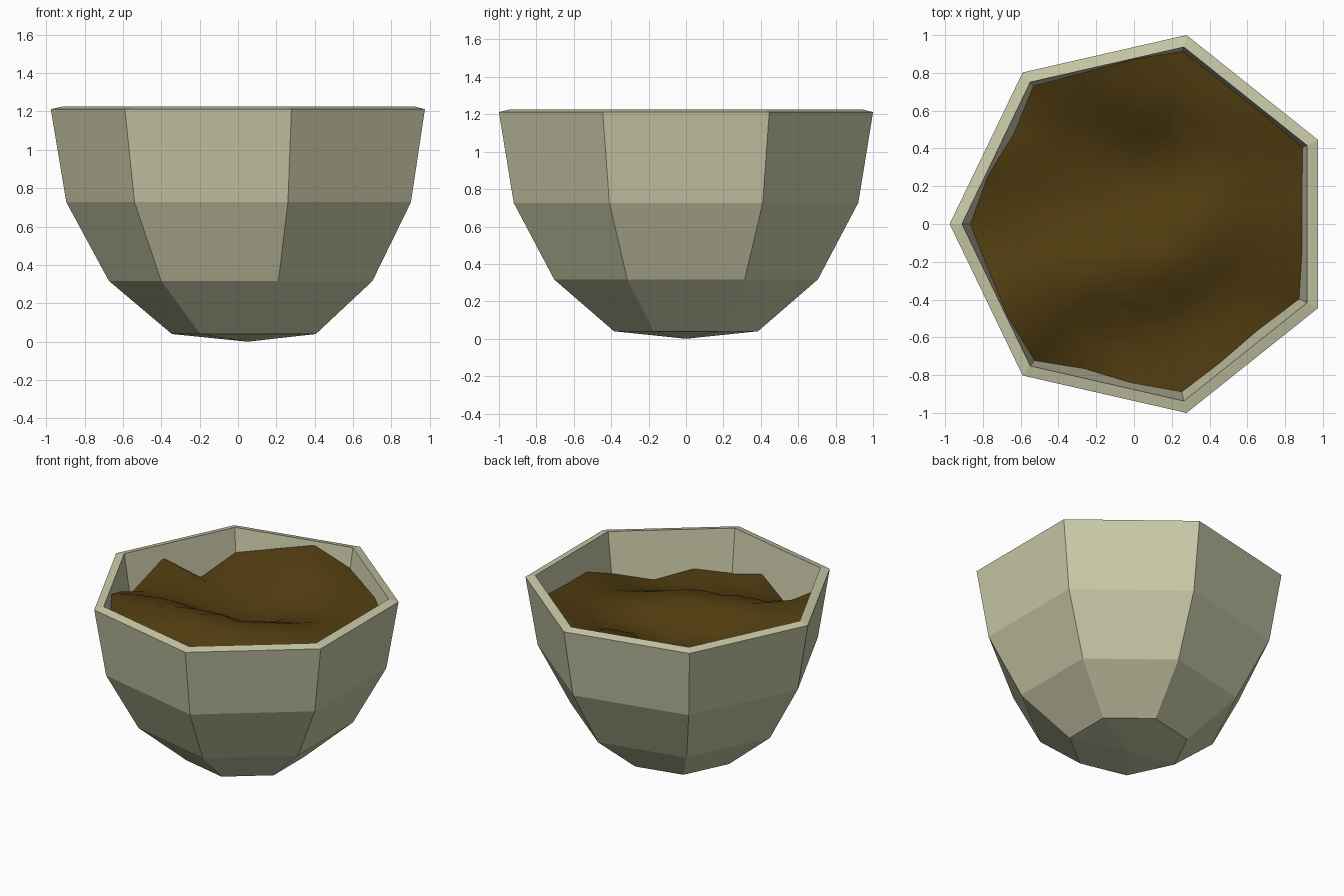
import bpy, bmesh
from math import cos, sin, pi, hypot
from mathutils import Vector

if "Cube" in bpy.data.objects:
    bpy.data.objects.remove(bpy.data.objects["Cube"])

SIDES, CX = 7, 0.05


def corner(i, r, z):
    # corner 0 points to -x, numbered clockwise seen from above
    a = pi - 2 * pi * (i % SIDES) / SIDES
    return Vector((CX + r * cos(a), r * sin(a), z))


def finish(name, bm, color):
    bmesh.ops.recalc_face_normals(bm, faces=bm.faces)
    mesh = bpy.data.meshes.new(name)
    bm.to_mesh(mesh)
    bm.free()
    obj = bpy.data.objects.new(name, mesh)
    bpy.context.collection.objects.link(obj)
    mat = bpy.data.materials.new(name + "_color")
    mat.diffuse_color = (*color, 1)
    mat.use_nodes = True
    mat.node_tree.nodes["Principled BSDF"].inputs["Base Color"].default_value = mat.diffuse_color
    mesh.materials.append(mat)
    return obj


def bridge(bm, a, b):
    n = len(a)
    for i in range(n):
        bm.faces.new((a[i], a[(i + 1) % n], b[(i + 1) % n], b[i]))


def fan(bm, ring, center):
    n = len(ring)
    for i in range(n):
        bm.faces.new((center, ring[i], ring[(i + 1) % n]))


# Bowl: outer profile up to the rim, then back down the inside
profile = [(0.395, 0.04), (0.723, 0.317), (0.945, 0.727), (1.026, 1.212),
           (0.961, 1.227), (0.885, 0.755), (0.67, 0.36), (0.37, 0.103)]
bm = bmesh.new()
rings = [[bm.verts.new(corner(i, r, z)) for i in range(SIDES)] for r, z in profile]
for a, b in zip(rings, rings[1:]):
    bridge(bm, a, b)
fan(bm, rings[0], bm.verts.new((CX, 0, 0)))
fan(bm, rings[-1], bm.verts.new((CX, 0, 0.065)))
finish("bowl", bm, (0.58, 0.58, 0.39))

# Soil: uneven heap whose edge meets the inner wall, three samples per side
edge_heights = [0.95, 1.14, 0.945, 1.06, 1.13, 1.20, 1.08, 1.10, 1.12,
                1.06, 1.05, 1.05, 0.94, 0.89, 0.96, 0.92, 1.01, 0.88,
                1.00, 1.19, 1.08]
edge = []
for k, h in enumerate(edge_heights):
    r = 0.885 + (h - 0.755) * 0.16 + 0.015
    p = corner(k // 3, r, h).lerp(corner(k // 3 + 1, r, h), (k % 3) / 3)
    edge.append(p)

# Ridge from front left to the middle, hollows behind and in front of it
humps = [(-0.41, -0.30, 1.13), (-0.13, -0.27, 1.11), (0.14, -0.24, 1.09),
         (0.37, -0.08, 1.06), (0.08, 0.70, 1.16), (0.0, 0.22, 0.89),
         (-0.25, 0.15, 0.91), (-0.5, 0.12, 0.95), (-0.3, 0.45, 0.94),
         (0.25, 0.35, 0.96), (0.6, 0.25, 1.03), (0.0, -0.62, 0.90),
         (0.3, -0.55, 0.88), (0.58, -0.35, 0.92), (-0.3, -0.6, 0.98)]
controls = [tuple(p) for p in edge] + humps


def height(x, y):
    # blend of the control heights, weighted by nearness
    w = [1 / (hypot(x - cx, y - cy) ** 4 + 0.001) for cx, cy, _ in controls]
    return sum(a * c[2] for a, c in zip(w, controls)) / sum(w)


bm = bmesh.new()
rings = [[bm.verts.new(p) for p in edge]]
for s in (0.84, 0.68, 0.52, 0.36, 0.18):
    ring = []
    for p in edge:
        x, y = CX + (p.x - CX) * s, p.y * s
        ring.append(bm.verts.new((x, y, height(x, y))))
    rings.append(ring)
for a, b in zip(rings, rings[1:]):
    bridge(bm, a, b)
fan(bm, rings[-1], bm.verts.new((CX, 0, height(CX, 0))))
soil = finish("soil", bm, (0.08, 0.045, 0.005))
for poly in soil.data.polygons:
    poly.use_smooth = True
